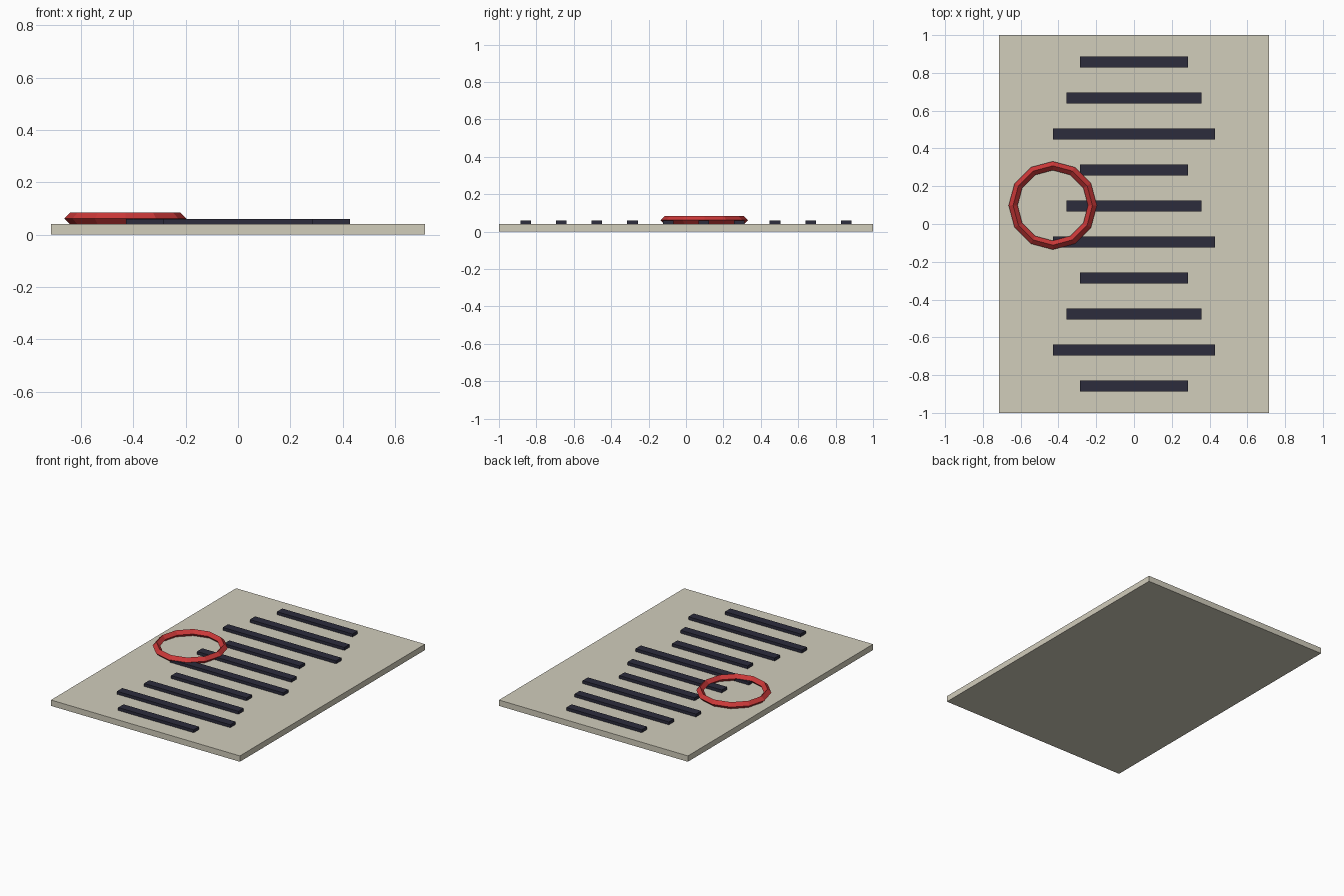
import bpy

if "Cube" in bpy.data.objects:
    bpy.data.objects.remove(bpy.data.objects["Cube"])


def material(name, rgb):
    m = bpy.data.materials.new(name)
    m.diffuse_color = (*rgb, 1)
    m.use_nodes = True
    m.node_tree.nodes["Principled BSDF"].inputs["Base Color"].default_value = m.diffuse_color
    return m


def box(name, size, centre, mat):
    bpy.ops.mesh.primitive_cube_add(size=1, location=centre)
    ob = bpy.context.object
    ob.name = name
    ob.scale = size
    bpy.ops.object.transform_apply(location=False, rotation=False, scale=True)
    ob.data.materials.append(mat)
    return ob


paper = material("paper", (0.64, 0.61, 0.50))
ink = material("ink", (0.025, 0.025, 0.045))
red = material("red", (0.60, 0.04, 0.04))

# Page slab
box("page", (1.429, 2.0, 0.04), (0, 0, 0.02), paper)

# Text lines, three lengths repeating down the page
for i in range(10):
    width = (0.571, 0.714, 0.857)[i % 3]
    box(f"text_line_{i + 1}", (width, 0.057, 0.02),
        (0, 0.857 - i * 0.1905, 0.05), ink)

# Twelve-sided ring mark with a diamond cross-section
bpy.ops.mesh.primitive_torus_add(major_segments=12, minor_segments=4,
                                 major_radius=0.21, minor_radius=0.0235,
                                 location=(-0.43, 0.098, 0.061))
ring = bpy.context.object
ring.name = "ring_mark"
ring.data.materials.append(red)
bpy.ops.object.shade_flat()
